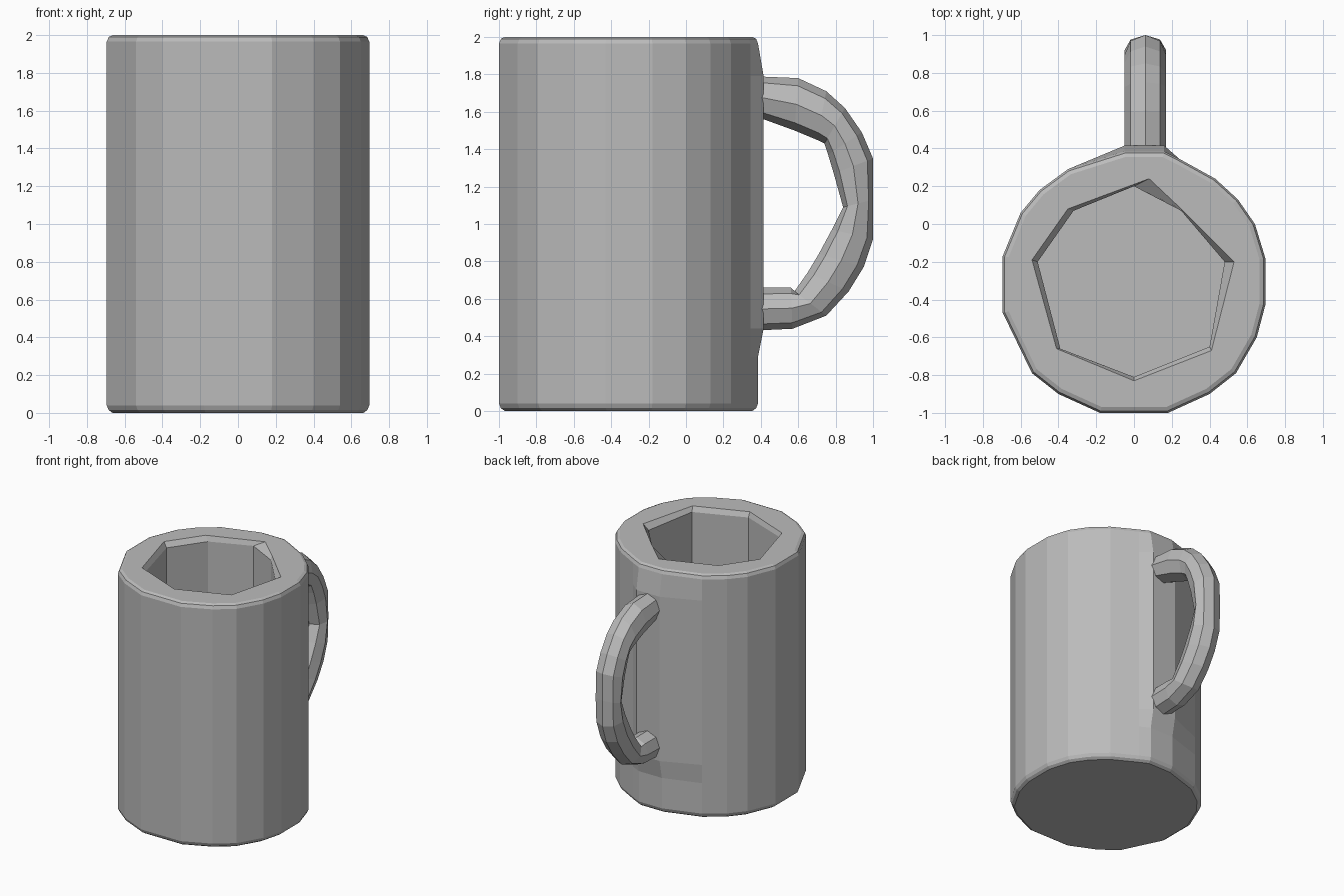
import bpy, bmesh, math
from mathutils import Vector

cube = bpy.data.objects.get("Cube")
if cube:
    bpy.data.objects.remove(cube, do_unlink=True)

GREY = (0.5, 0.5, 0.5, 1)
mat = bpy.data.materials.new("plain grey")
mat.use_nodes = True
mat.diffuse_color = GREY
mat.node_tree.nodes["Principled BSDF"].inputs["Base Color"].default_value = GREY

CENTRE = Vector((0, -0.3))


def finish(bm, name):
    bmesh.ops.recalc_face_normals(bm, faces=bm.faces)
    mesh = bpy.data.meshes.new(name)
    bm.to_mesh(mesh)
    bm.free()
    mesh.materials.append(mat)
    obj = bpy.data.objects.new(name, mesh)
    bpy.context.collection.objects.link(obj)
    return obj


def ring(bm, points, z):
    return [bm.verts.new((p[0], p[1], z)) for p in points]


def skin(bm, rings):
    for a, b in zip(rings, rings[1:]):
        for i in range(len(a)):
            j = (i + 1) % len(a)
            bm.faces.new((a[i], a[j], b[j], b[i]))


def loop_edges(bm, verts):
    return [bm.edges.get((verts[i - 1], verts[i])) for i in range(len(verts))]


# Mug body: uneven outline, chamfered ends, slight bulge behind the handle
outline = [(-.18, -1), (.18, -1), (.4, -.9), (.54, -.79), (.65, -.6),
           (.695, -.43), (.695, -.18), (.64, 0), (.55, .13), (.43, .24),
           (.24, .345), (.16, .385), (-.05, .385), (-.35, .29), (-.5, .18),
           (-.6, .06), (-.695, -.17), (-.695, -.47), (-.54, -.79), (-.4, -.9)]


def section(scale, bulge=0):
    pts = []
    for p in outline:
        q = CENTRE + (Vector(p) - CENTRE) * scale
        if p[1] > .38:
            q.y += bulge
        pts.append(q)
    return pts


bm = bmesh.new()
levels = [(0, .955, 0), (.015, .985, 0), (.04, 1, 0), (.29, 1, 0),
          (.44, 1, .03), (1.79, 1, .03), (1.965, 1, 0), (1.99, .985, 0), (2, .955, 0)]
outer = [ring(bm, section(s, b), z) for z, s, b in levels]
skin(bm, outer)
bm.faces.new(outer[0])

# Faceted cavity, slightly wider at the lip
lip = [(.08, .24), (-.35, .08), (-.54, -.19), (-.41, -.66),
       (0, -.83), (.41, -.67), (.53, -.2), (.25, .08)]
floor = [(0, .2), (-.32, .07), (-.51, -.2), (-.39, -.66),
         (0, -.81), (.4, -.65), (.48, -.2), (.25, .07)]
inner = [ring(bm, lip, 2), ring(bm, floor, 1.96), ring(bm, floor, .18)]
skin(bm, inner)
bm.faces.new(inner[-1])

# Flat rim between the outline and the cavity
bmesh.ops.triangle_fill(bm, use_beauty=True,
                        edges=loop_edges(bm, outer[-1]) + loop_edges(bm, inner[0]))
finish(bm, "mug_body")

# Handle: each station gives the outer and inner point (y, z) of the bow
stations = [((.36, 1.79), (.36, 1.58)), ((.6, 1.78), (.58, 1.5)),
            ((.75, 1.71), (.7, 1.45)), ((.85, 1.62), (.74, 1.43)),
            ((.94, 1.49), (.76, 1.37)), ((1, 1.35), (.79, 1.27)),
            ((1, 1.13), (.84, 1.09)), ((1, .92), (.78, .97)),
            ((.95, .77), (.71, .84)), ((.87, .64), (.65, .74)),
            ((.75, .51), (.58, .64)), ((.57, .44), (.56, .66)),
            ((.36, .43), (.36, .66))]
SIDES = 8
bm = bmesh.new()
rings = []
for out, inn in stations:
    mid = (Vector(out) + Vector(inn)) / 2
    arm = (Vector(out) - Vector(inn)) / 2
    verts = []
    for k in range(SIDES):
        a = math.tau * k / SIDES
        p = mid + arm * math.cos(a)
        verts.append(bm.verts.new((.06 + .11 * math.sin(a), p.x, p.y)))
    rings.append(verts)
skin(bm, rings)
for end in (rings[0], rings[-1]):
    bm.faces.new(end)
finish(bm, "handle")
